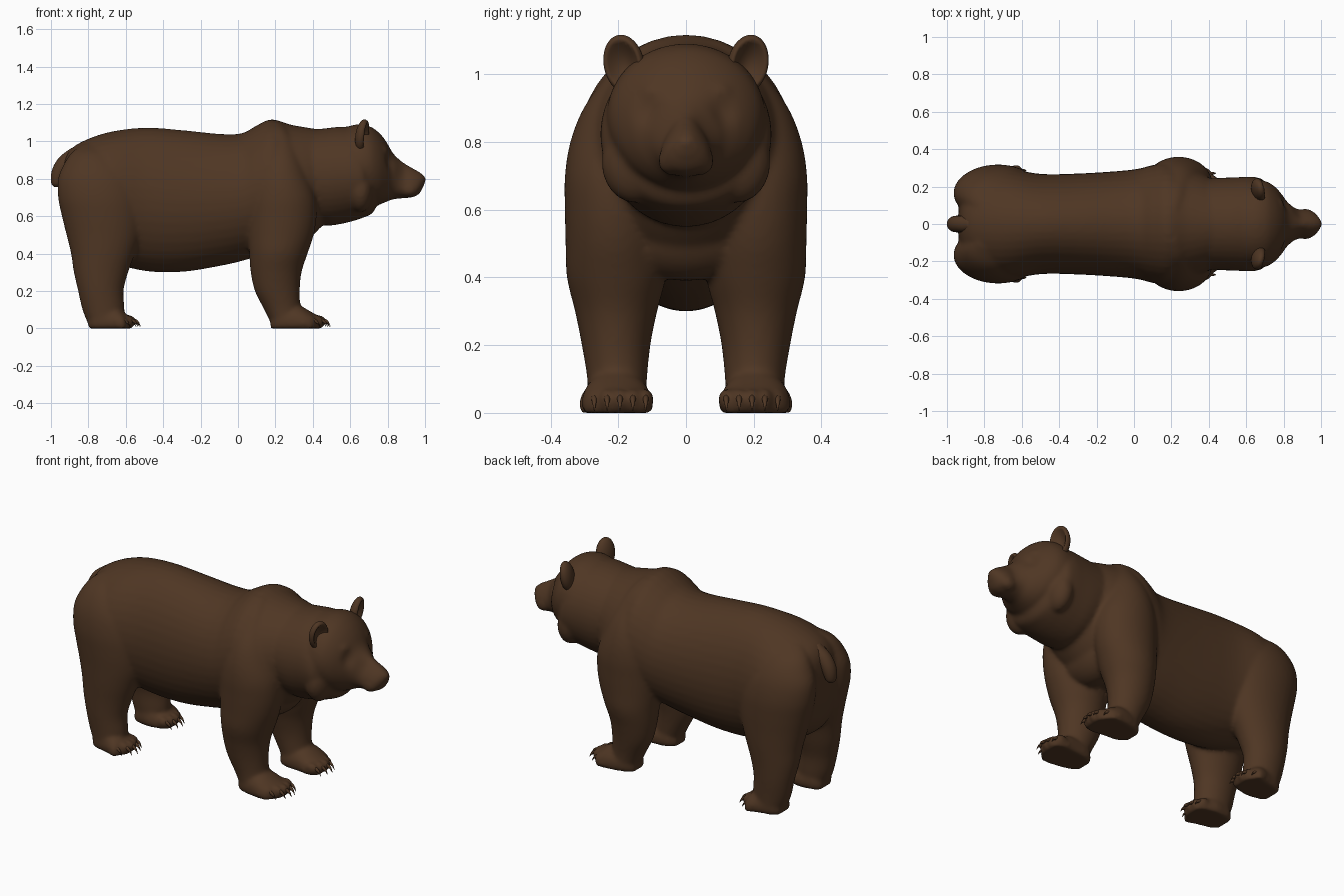
import bpy, bmesh, math
from mathutils import Vector, Matrix

fur = bpy.data.materials.new("brown fur")
fur.diffuse_color = (0.078, 0.037, 0.017, 1)


def smooth_rows(rows, n=5):
    """Catmull-Rom interpolation between rows of numbers."""
    out = []
    for i in range(len(rows) - 1):
        a, b, c, d = (rows[max(0, min(len(rows) - 1, i + k))] for k in (-1, 0, 1, 2))
        for s in range(n):
            t = s / n
            out.append([0.5 * (2 * q + (r - p) * t + (2 * p - 5 * q + 4 * r - w) * t * t
                               + (3 * q - p - 3 * r + w) * t ** 3)
                        for p, q, r, w in zip(a, b, c, d)])
    return out + [list(rows[-1])]


def loft(bm, rows, axis, side=1, seg=40):
    """Oval rings along x (x, top, bottom, y centre, half width)
    or along z (z, x low, x high, y low, y high)."""
    rings = []
    for r in smooth_rows(rows):
        ring = []
        for k in range(seg):
            c, s = math.cos(2 * math.pi * k / seg), math.sin(2 * math.pi * k / seg)
            if axis == 'x':
                x, top, bot, yc, hw = r
                co = (x, side * yc + hw * c, (top + bot) / 2 + (top - bot) / 2 * s)
            else:
                z, x0, x1, y0, y1 = r
                co = ((x0 + x1) / 2 + (x1 - x0) / 2 * c,
                      side * ((y0 + y1) / 2 + (y1 - y0) / 2 * s), z)
            ring.append(bm.verts.new(co))
        rings.append(ring)
    for a, b in zip(rings, rings[1:]):
        for k in range(seg):
            bm.faces.new((a[k], a[(k + 1) % seg], b[(k + 1) % seg], b[k]))
    bm.faces.new(rings[0])
    bm.faces.new(rings[-1])
    return [v for ring in rings for v in ring]


def ball(bm, centre, size):
    m = Matrix.Translation(centre) @ Matrix.Diagonal((*size, 1))
    return bmesh.ops.create_uvsphere(bm, u_segments=32, v_segments=20, radius=1, matrix=m)["verts"]


def finish(bm, name):
    bmesh.ops.recalc_face_normals(bm, faces=bm.faces)
    for f in bm.faces:
        f.smooth = True
    me = bpy.data.meshes.new(name)
    bm.to_mesh(me)
    bm.free()
    me.materials.append(fur)
    ob = bpy.data.objects.new(name, me)
    bpy.context.collection.objects.link(ob)
    return ob


def mirror(ob):
    m = ob.modifiers.new("mirror", 'MIRROR')
    m.use_axis = (False, True, False)


def toe_place(toe, yc, w, k):
    """Position of toe k (-2 inner to 2 outer); outer toes sit further back."""
    return toe - .006 * k * k - .008 * max(k, 0) ** 2, yc + k * .038 * w


body = bmesh.new()

# torso and chest
loft(body, [(-.94, .84, .62, 0, .06), (-.915, .93, .50, 0, .18), (-.85, .99, .42, 0, .262),
            (-.7, 1.047, .36, 0, .298), (-.5, 1.073, .307, 0, .268), (-.3, 1.06, .302, 0, .27),
            (-.1, 1.04, .333, 0, .282), (.02, 1.043, .36, 0, .295), (.1, 1.085, .385, 0, .315),
            (.18, 1.118, .41, 0, .325), (.28, 1.09, .43, 0, .30), (.38, 1.072, .48, 0, .26),
            (.46, 1.06, .56, 0, .21)], 'x')
ball(body, (.27, 0, .56), (.135, .23, .17))

# neck ruff
loft(body, [(.38, 1.06, .58, 0, .24), (.47, 1.07, .55, 0, .247), (.55, 1.078, .558, 0, .25),
            (.62, 1.07, .575, 0, .253), (.67, 1.02, .592, 0, .245), (.715, .95, .612, 0, .19),
            (.74, .85, .65, 0, .10)], 'x')

# face and muzzle, with dented eye sockets and a narrow bridge
face = loft(body, [(.53, 1.06, .70, 0, .20), (.63, 1.09, .665, 0, .232), (.70, 1.082, .66, 0, .23),
                   (.75, 1.05, .66, 0, .203), (.79, 1.003, .675, 0, .16), (.83, .935, .69, 0, .108),
                   (.88, .89, .695, 0, .085), (.93, .86, .70, 0, .08), (.965, .84, .715, 0, .066),
                   (.985, .825, .745, 0, .045), (1.0, .81, .775, 0, .022)], 'x')
for v in face:
    for s in (-1, 1):
        d = (v.co - Vector((.80, s * .10, .885))).length
        v.co.x -= .024 * math.exp(-(d / .035) ** 2)
    if v.co.x > .84:
        f = min(1, (v.co.x - .84) / .05)
        v.co.y *= 1 - f * max(-.12, min(.4, (v.co.z - .755) * 4))
ball(body, (.975, 0, .798), (.030, .036, .027))

for s in (-1, 1):
    # brow, eye and upper lip
    ball(body, (.755, s * .085, .945), (.05, .06, .04))
    ball(body, (.784, s * .098, .885), (.02, .02, .016))
    ball(body, (.915, s * .048, .745), (.05, .034, .042))
    # cheek ruff flap
    ball(body, (.655, s * .15, .74), (.07, .10, .12))
    # shoulder and front leg
    loft(body, [(.02, .18, .35, .12, .29), (.10, .14, .335, .115, .292), (.2, .09, .33, .105, .308),
                (.3, .068, .34, .085, .328), (.4, .06, .372, .06, .352), (.5, .055, .405, .06, .356),
                (.6, .055, .42, .06, .358), (.7, .06, .415, .06, .358), (.8, .075, .385, .05, .342),
                (.9, .105, .35, .04, .303), (1.0, .13, .31, .03, .232), (1.06, .15, .27, .03, .175),
                (1.10, .17, .23, .04, .10)], 'z', s)
    # thigh and hind leg
    loft(body, [(.02, -.80, -.62, .12, .29), (.1, -.832, -.607, .115, .292), (.2, -.855, -.612, .11, .298),
                (.3, -.878, -.587, .085, .303), (.4, -.893, -.55, .06, .309), (.5, -.917, -.515, .035, .313),
                (.6, -.942, -.50, .02, .317), (.7, -.962, -.505, .02, .316), (.8, -.962, -.53, .025, .298),
                (.88, -.93, -.59, .03, .262), (.94, -.89, -.65, .04, .21), (.985, -.83, -.72, .05, .13)], 'z', s)

# paws: (heel x, toe x, y centre at the toes, width scale)
paws = [(.175, .46, .195, 1.0), (-.80, -.555, .215, .95)]
for heel, toe, yc, w in paws:
    n = toe - heel
    for s in (-1, 1):
        vs = loft(body, [(heel, .06, -.03, .2, .05), (heel + .15 * n, .12, -.05, .2, .085 * w),
                         (heel + .5 * n, .125, -.06, .205, .102 * w),
                         (heel + .75 * n, .09, -.05, yc + .005, .102 * w),
                         (toe - .03, .065, -.04, yc - .01, .07 * w),
                         (toe - .01, .045, -.01, yc - .01, .05 * w)], 'x', s)
        for k in range(-2, 3):
            x, y = toe_place(toe, yc, w, k)
            vs += ball(body, (x - .03, s * y, .038), (.042, .024, .034))
        for v in vs:
            v.co.z = max(v.co.z, 0)

body_ob = finish(body, "body")
rm = body_ob.modifiers.new("fuse", 'REMESH')
rm.mode = 'VOXEL'
rm.voxel_size = .011
rm.use_smooth_shade = True
sm = body_ob.modifiers.new("soften", 'SMOOTH')
sm.factor = .5
sm.iterations = 8

# ears: flattened balls hollowed at the front, turned a little outward
ear = bmesh.new()
turn = Matrix.Rotation(math.radians(14), 3, 'Z') @ Matrix.Rotation(math.radians(-12), 3, 'X')
for v in ball(ear, (0, 0, 0), (.038, .061, .088)):
    r2 = (v.co.y / .061) ** 2 + (v.co.z / .088) ** 2
    if v.co.x > 0:
        v.co.x -= .05 * max(0, 1 - r2 / .7)
    v.co = turn @ v.co
    v.co.x += .14 * v.co.z
    v.co += Vector((.667, .183, 1.030))
mirror(finish(ear, "ears"))

# tail
tail = bmesh.new()
loft(tail, [(.755, -.982, -.955, -.012, .012), (.775, -.998, -.94, -.032, .032),
            (.82, -1.0, -.92, -.042, .042), (.87, -.985, -.89, -.045, .045),
            (.92, -.95, -.84, -.042, .042), (.965, -.89, -.81, -.03, .03)], 'z', seg=20)
finish(tail, "tail")

# claws: five curved spikes on each paw
for (heel, toe, yc, w), name in zip(paws, ("front claws", "hind claws")):
    claws = bmesh.new()
    for k in range(-2, 3):
        x, y = toe_place(toe, yc, w, k)
        x -= .012
        loft(claws, [(x - .01, .052, .028, y, .010), (x + .015, .053, .03, y, .009),
                     (x + .035, .038, .022, y, .006), (x + .047, .010, .006, y, .0015)], 'x', seg=10)
    mirror(finish(claws, name))
